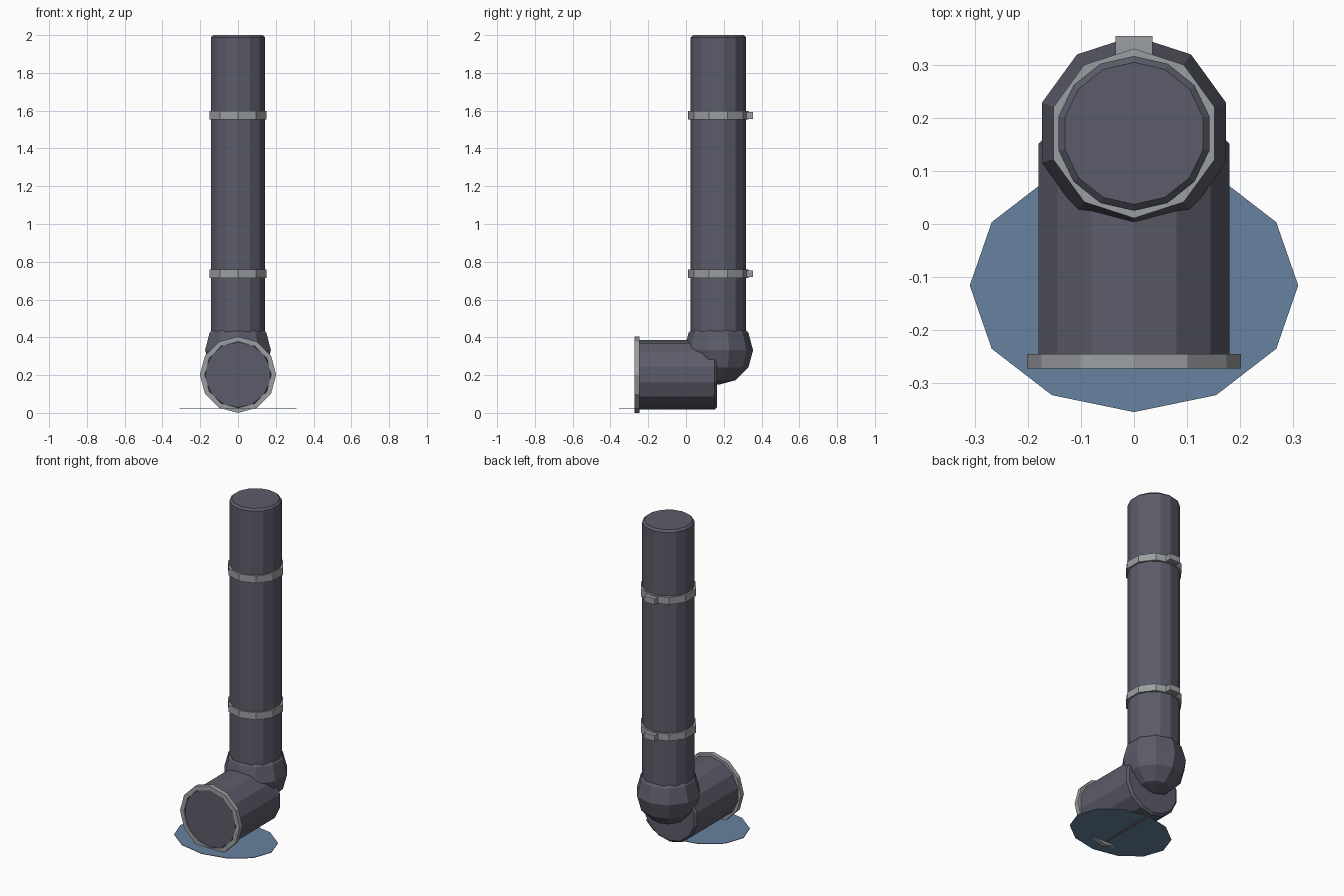
import bpy, bmesh, math
from mathutils import Matrix, Vector

if "Cube" in bpy.data.objects:
    bpy.data.objects.remove(bpy.data.objects["Cube"])

def material(name, rgb):
    m = bpy.data.materials.new(name)
    m.diffuse_color = (*rgb, 1)
    m.use_nodes = True
    m.node_tree.nodes["Principled BSDF"].inputs["Base Color"].default_value = m.diffuse_color
    return m

DARK = material("dark_pipe_grey", (0.105, 0.108, 0.142))
GREY = material("light_metal_grey", (0.33, 0.345, 0.365))
BLUE = material("puddle_blue", (0.135, 0.225, 0.35))

def finish(name, bm, mat, matrix=Matrix()):
    bmesh.ops.transform(bm, matrix=matrix, verts=bm.verts)
    bmesh.ops.recalc_face_normals(bm, faces=bm.faces)
    me = bpy.data.meshes.new(name)
    bm.to_mesh(me)
    bm.free()
    me.materials.append(mat)
    ob = bpy.data.objects.new(name, me)
    bpy.context.collection.objects.link(ob)
    return ob

def lathe(name, profile, sides, mat, matrix, closed=False):
    """Spin (radius, height) points about z; cap the ends, or close into a ring."""
    bm = bmesh.new()
    rings = []
    for r, h in profile:
        ang = [2 * math.pi * i / sides for i in range(sides)]
        rings.append([bm.verts.new((r * math.sin(a), r * math.cos(a), h)) for a in ang])
    pairs = list(zip(rings, rings[1:]))
    if closed:
        pairs.append((rings[-1], rings[0]))
    else:
        bm.faces.new(rings[0])
        bm.faces.new(rings[-1])
    for a, b in pairs:
        for i in range(sides):
            j = (i + 1) % sides
            bm.faces.new((a[i], a[j], b[j], b[i]))
    return finish(name, bm, mat, matrix)

def pipe(name, r, z0, z1, matrix, bevel=0.012):
    prof = [(r - bevel, z0), (r, z0 + bevel), (r, z1 - bevel), (r - bevel, z1)]
    return lathe(name, prof, 14, DARK, matrix)

PIPE_Y = 0.171
OUT_Z = 0.202
upright = Matrix.Translation((0, PIPE_Y, 0))
# local z points to the front (-y), local y points up
forward = Matrix.Translation((0, 0, OUT_Z)) @ Matrix.Rotation(math.pi / 2, 4, 'X')

# pipes
pipe("vertical_pipe", 0.146, 0.30, 2.0, upright)
pipe("outlet_pipe", 0.185, -0.163, 0.268, forward)

# elbow joint
bm = bmesh.new()
bmesh.ops.create_uvsphere(bm, u_segments=10, v_segments=6, radius=0.183)
spin = Matrix.Rotation(math.radians(18), 4, 'Z')
if any(abs(v.co.x) < 1e-4 and v.co.y > 0.18 for v in bm.verts):
    spin = Matrix()
finish("elbow_joint", bm, DARK, Matrix.Translation((0, PIPE_Y + 0.001, 0.332)) @ spin)

# outlet flange ring
lathe("outlet_flange", [(0.176, 0.245), (0.202, 0.245), (0.202, 0.273), (0.176, 0.273)],
      12, GREY, forward, closed=True)

# wall brackets: band plus rear tab
for label, z in (("lower", 0.737), ("upper", 1.575)):
    lathe(label + "_bracket_band",
          [(0.140, z - 0.022), (0.160, z - 0.022), (0.160, z + 0.022), (0.140, z + 0.022)],
          10, GREY, upright, closed=True)
    bm = bmesh.new()
    bmesh.ops.create_cube(bm, size=1)
    finish(label + "_bracket_tab", bm, GREY,
           Matrix.Translation((0, 0.335, z)) @ Matrix.Diagonal((0.07, 0.04, 0.036, 1)))

# thin puddle under the outlet
lathe("water_puddle", [(1, 0.020), (1, 0.023)], 12, BLUE,
      Matrix.Translation((0, -0.116, 0)) @ Matrix.Diagonal((0.31, 0.239, 1, 1)))
